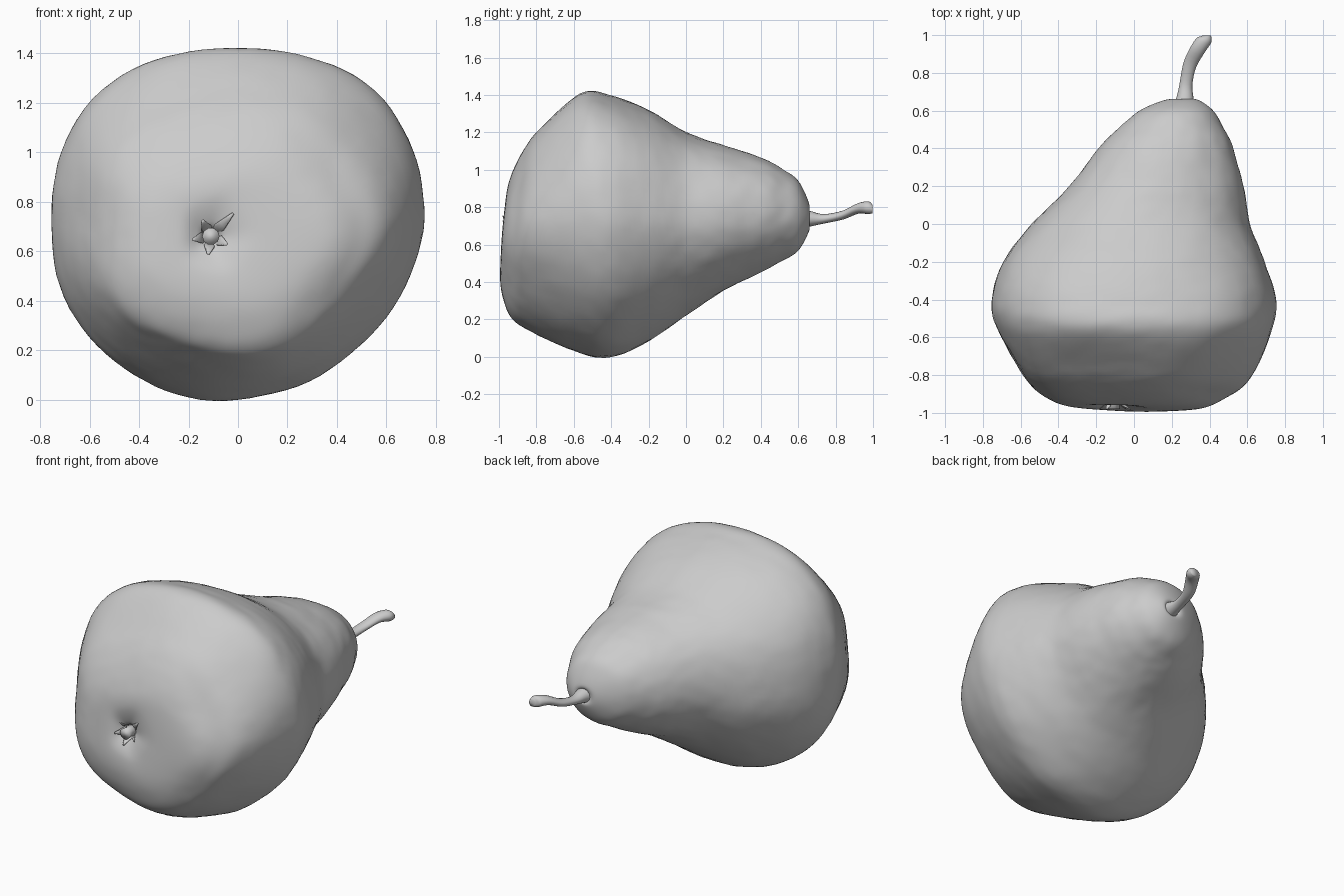
import bpy, bmesh, math
from mathutils import Vector, noise

cube = bpy.data.objects.get("Cube")
if cube:
    bpy.data.objects.remove(cube, do_unlink=True)

grey = bpy.data.materials.new("plain_grey")
grey.use_nodes = True
grey.diffuse_color = (0.6, 0.6, 0.6, 1)
grey.node_tree.nodes["Principled BSDF"].inputs["Base Color"].default_value = grey.diffuse_color


def spline(rows, steps):
    """Smooth curve through all rows of numbers."""
    rows = [Vector(r) for r in rows]
    out = []
    for i in range(len(rows) - 1):
        a, b, c, d = rows[max(i - 1, 0)], rows[i], rows[i + 1], rows[min(i + 2, len(rows) - 1)]
        for s in range(steps):
            t = s / steps
            out.append(b + (c - a) * (t / 2) + (a * 2 - b * 5 + c * 4 - d) * (t * t / 2)
                       + (b * 3 - a - c * 3 + d) * (t ** 3 / 2))
    return out + [rows[-1]]


def loft(name, rings):
    """Skin closed rings of points and cap both ends."""
    bm = bmesh.new()
    loops = [[bm.verts.new(p) for p in ring] for ring in rings]
    for a, b in zip(loops, loops[1:]):
        for i in range(len(a)):
            j = (i + 1) % len(a)
            bm.faces.new((a[i], a[j], b[j], b[i]))
    for end in (loops[0], loops[-1]):
        bm.faces.new(end)
    bmesh.ops.recalc_face_normals(bm, faces=bm.faces)
    mesh = bpy.data.meshes.new(name)
    bm.to_mesh(mesh)
    bm.free()
    mesh.materials.append(grey)
    obj = bpy.data.objects.new(name, mesh)
    bpy.context.collection.objects.link(obj)
    for face in mesh.polygons:
        face.use_smooth = True
    return obj


def circle(count):
    return [math.tau * i / count for i in range(count)]


def smoothstep(lo, hi, value):
    t = min(max((value - lo) / (hi - lo), 0), 1)
    return t * t * (3 - 2 * t)


# Fruit: station along y, then left, right, bottom and top edge
stations = [
    (.64, .24, .29, .71, .77), (.66, .18, .33, .68, .81), (.6, .03, .42, .57, .94),
    (.5, -.09, .48, .505, 1.015), (.4, -.19, .525, .45, 1.065), (.2, -.34, .58, .35, 1.13),
    (0, -.54, .615, .22, 1.2), (-.2, -.69, .69, .08, 1.32), (-.4, -.755, .75, 0, 1.395),
    (-.57, -.72, .725, .025, 1.41), (-.8, -.61, .6, .145, 1.23), (-.9, -.52, .47, .22, 1.1),
    (-.96, -.4, .33, .36, .95), (-.972, -.25, .08, .5, .83), (-.94, -.17, -.05, .6, .72),
    (-.9, -.13, -.09, .64, .68),
]
rings = []
for y, x0, x1, z0, z1 in spline(stations, 8):
    base = smoothstep(-.5, -.9, y)
    wide = ((x1 - x0) / 1.5) ** 2
    ring = []
    for a in circle(96):
        c, s = math.cos(a), math.sin(a)
        # Five soft lobes around the blossom end, squarer shoulders above
        k = 1 + .03 * base * math.cos(5 * (a - 2.5))
        if s > 0:
            k *= 1 + .045 * wide * math.sin(2 * a) ** 2
        # Underside leans to one side and the belly is fuller above
        lean, lift = .05 * wide * min(s, 0), .03 * wide * c * c
        x = (x0 + x1) / 2 + (x1 - x0) / 2 * k * c + lean
        z = (z0 + z1) / 2 + (z1 - z0) / 2 * k * s + lift
        p = Vector((x, y - base * (.08 * (.7 - z) + .04 * x), z))
        bumps = .006 * noise.noise(p * 4) + .003 * noise.noise(p * 14)
        ring.append(p + Vector((c, 0, s)) * bumps * min(1, (x1 - x0) * 2))
    rings.append(ring)
loft("pear_body", rings)

# Stem: centre, then half width and half height, flared at both ends
stem = [(.265, .62, .74, .06, .055), (.27, .67, .738, .045, .04), (.275, .74, .738, .034, .025),
        (.295, .84, .758, .034, .024), (.335, .92, .793, .037, .028),
        (.372, .975, .797, .037, .034), (.385, .998, .79, .022, .022)]
rings = []
for x, y, z, w, h in spline(stem, 4):
    bend = .4 * smoothstep(.7, .9, y) * smoothstep(1, .97, y)
    rings.append([(x + w * math.cos(a), y - w * bend * math.cos(a), z + h * math.sin(a))
                  for a in circle(16)])
loft("stem", rings)

# Dried blossom: a stub with ragged sepals around it
stub = Vector((-.11, -.89, .66))
loft("blossom_stub", [[stub + Vector((r * math.cos(a), -d, r * math.sin(a))) for a in circle(10)]
                      for d, r in ((0, .045), (.05, .03), (.09, .035))])
lift = Vector((0, -1, 0))
for n, a in enumerate(circle(5)):
    out = Vector((math.cos(a + .8), 0, math.sin(a + .8)))
    side = Vector((-out.z, 0, out.x))
    length = .1 if n == 0 else .045
    rings = []
    for t in (0, .35, .7, 1):
        c = stub + out * (.03 + length * t) + lift * (.02 + .07 * math.sqrt(t))
        w = .026 * (1 - .8 * t)
        rings.append([c + side * w * math.cos(b) + lift * w * .35 * math.sin(b) for b in circle(8)])
    loft("sepal_%d" % (n + 1), rings)
